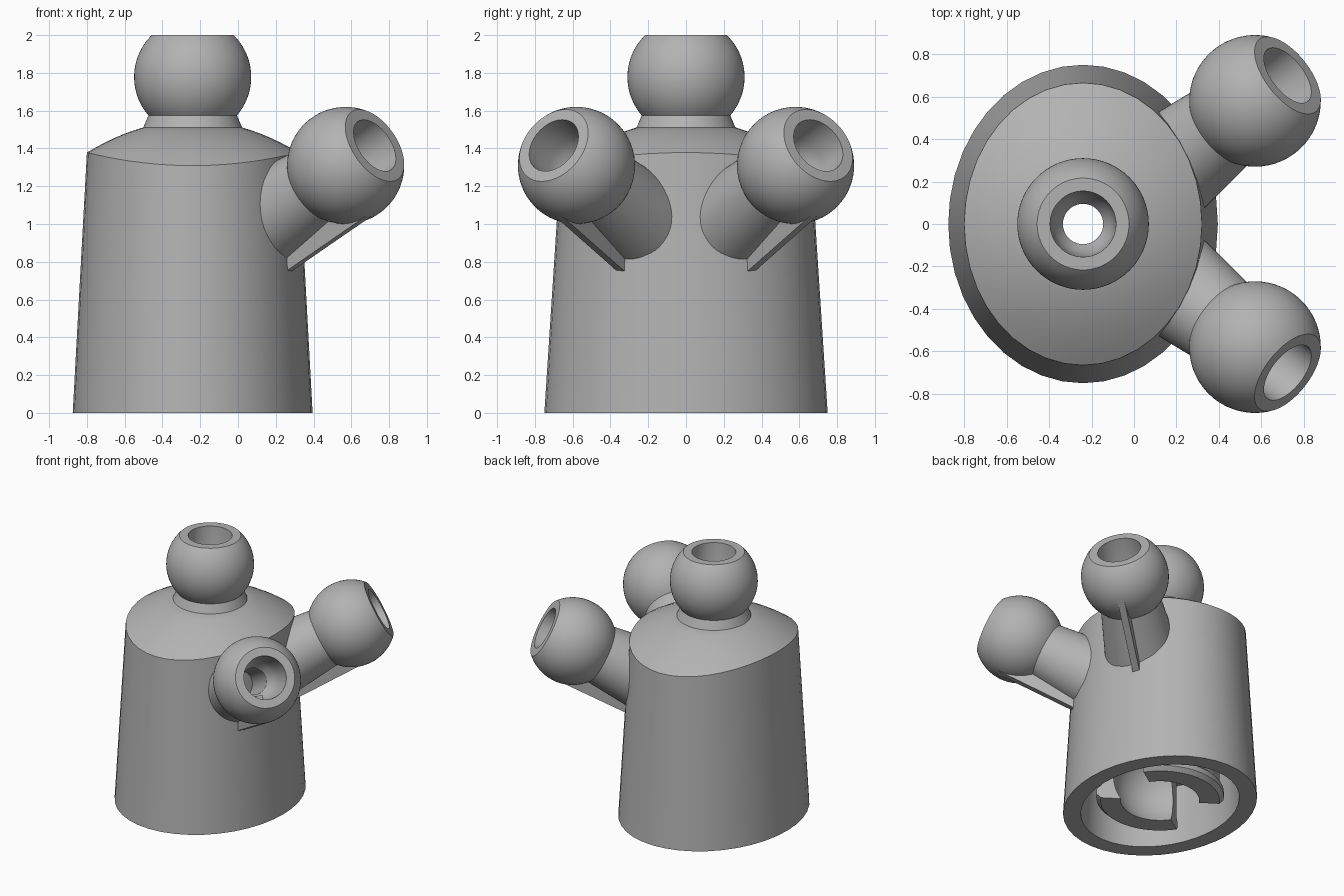
import bpy, bmesh, math
from mathutils import Vector, Matrix

if "Cube" in bpy.data.objects:
    bpy.data.objects.remove(bpy.data.objects["Cube"])

grey = bpy.data.materials.new("plain grey")
grey.use_nodes = True
grey.diffuse_color = (0.45, 0.45, 0.45, 1)
grey.node_tree.nodes["Principled BSDF"].inputs["Base Color"].default_value = (0.45, 0.45, 0.45, 1)

CX = -0.24        # body axis
R = 0.31          # ball radius
CUT = 0.222       # height of the flat face on each ball
BORE = 0.095


def finish(bm, name, matrix=Matrix()):
    bmesh.ops.recalc_face_normals(bm, faces=bm.faces)
    mesh = bpy.data.meshes.new(name)
    bm.to_mesh(mesh)
    bm.free()
    mesh.materials.append(grey)
    obj = bpy.data.objects.new(name, mesh)
    bpy.context.collection.objects.link(obj)
    obj.matrix_world = matrix
    bpy.ops.object.select_all(action='DESELECT')
    obj.select_set(True)
    bpy.context.view_layer.objects.active = obj
    bpy.ops.object.shade_smooth_by_angle(angle=math.radians(25))
    return obj


def arc(radius, centre_z, z0, z1, steps):
    """Points (r, z) on a sphere between two heights."""
    a0, a1 = (math.asin((z - centre_z) / radius) for z in (z0, z1))
    angles = [a0 + (a1 - a0) * i / steps for i in range(steps + 1)]
    return [(radius * math.cos(a), centre_z + radius * math.sin(a)) for a in angles]


def sweep(point, count, segments, start=0.0, span=math.tau):
    """Turn a closed profile round z; point(i, angle) gives each position."""
    bm = bmesh.new()
    full = span == math.tau
    rings = []
    for s in range(segments if full else segments + 1):
        a = start + span * s / segments
        rings.append([bm.verts.new(point(i, a)) for i in range(count)])
    for s in range(segments):
        p, q = rings[s], rings[(s + 1) % len(rings)]
        for i in range(count):
            j = (i + 1) % count
            bm.faces.new((p[i], q[i], q[j], p[j]))
    if not full:
        bm.faces.new(rings[0])
        bm.faces.new(rings[-1])
    return bm


def lathe(name, profile, segments=64, matrix=Matrix(), **kw):
    def point(i, a):
        r, z = profile[i]
        return (r * math.cos(a), r * math.sin(a), z)
    return finish(sweep(point, len(profile), segments, **kw), name, matrix)


# Hollow oval body with domed top, cup-shaped ceiling and a central bore
def dome(r):
    return 1.51 + (0.265 ** 2 - r * r) / 1.85


shell = [(0.51, 0.625, 0), (0.635, 0.75, 0)]
for k in range(7):
    t = k / 6
    shell.append((0.56 + (0.265 - 0.56) * t, 0.665 + (0.265 - 0.665) * t, None))
shell.append((BORE, BORE, 1.51))
cup = arc(0.33, 0.22, 0.45, 0.536, 5)
shell += [(r, r, z) for r, z in reversed(cup)]
shell.append((0.485, 0.6, 0.45))


def shell_point(i, a):
    rx, ry, z = shell[i]
    x, y = rx * math.cos(a), ry * math.sin(a)
    return (x, y, dome(math.hypot(x, y)) if z is None else z)


finish(sweep(shell_point, len(shell), 40), "body_shell", Matrix.Translation((CX, 0, 0)))


# Ball with flared neck, flat face and stepped bore
def ball(name, neck_r, neck_z, join_z, matrix):
    profile = [(BORE, neck_z), (neck_r, neck_z)]
    profile += arc(R, 0, join_z, CUT, 24)
    profile += [(0.155, CUT), (0.15, 0.04), (0.13, -0.04), (BORE, -0.09)]
    return lathe(name, profile, matrix=matrix)


ball("top_ball", 0.265, -0.275, -0.203, Matrix.Translation((CX, 0, 2 - CUT)))

# Two angled arms, each with a ball and a thin rib underneath
az, el = math.radians(38), math.radians(28.5)
for side, label in ((1, "back"), (-1, "front")):
    axis = Vector((math.cos(el) * math.cos(az), side * math.cos(el) * math.sin(az), math.sin(el)))
    across = Vector((0, 0, 1)).cross(axis).normalized()
    up = axis.cross(across)
    frame = Matrix((across, up, axis)).transposed().to_4x4()
    frame = Matrix.Translation((0.57, side * 0.58, 1.31)) @ frame
    ball(label + "_arm_ball", 0.258, -0.62, -0.223, frame)

    bm = bmesh.new()
    bmesh.ops.create_cube(bm, size=1, matrix=Matrix.Translation((0, -0.21, -0.33))
                          @ Matrix.Diagonal((0.05, 0.2, 0.66, 1)))
    finish(bm, label + "_arm_rib", frame)

    # Plug that closes the arm bore inside the body
    bm = bmesh.new()
    bmesh.ops.create_circle(bm, cap_ends=True, segments=32, radius=BORE,
                            matrix=Matrix.Translation((0, 0, -0.6)))
    finish(bm, label + "_arm_bore_end", frame)

# Two curved gripping claws inside the base, rounded to hold a ball
claw = [(0.36, 0.5), (0.42, 0.46), (0.42, 0.14), (0.45, 0.11), (0.45, 0.07), (0.42, 0.04)]
claw += arc(0.33, 0.22, 0.04, 0.45, 10)
half = math.radians(56)
for side, label in ((1, "back"), (-1, "front")):
    lathe(label + "_claw", claw, 24, Matrix.Translation((CX, 0, 0)),
          start=side * math.pi / 2 - half, span=2 * half)
